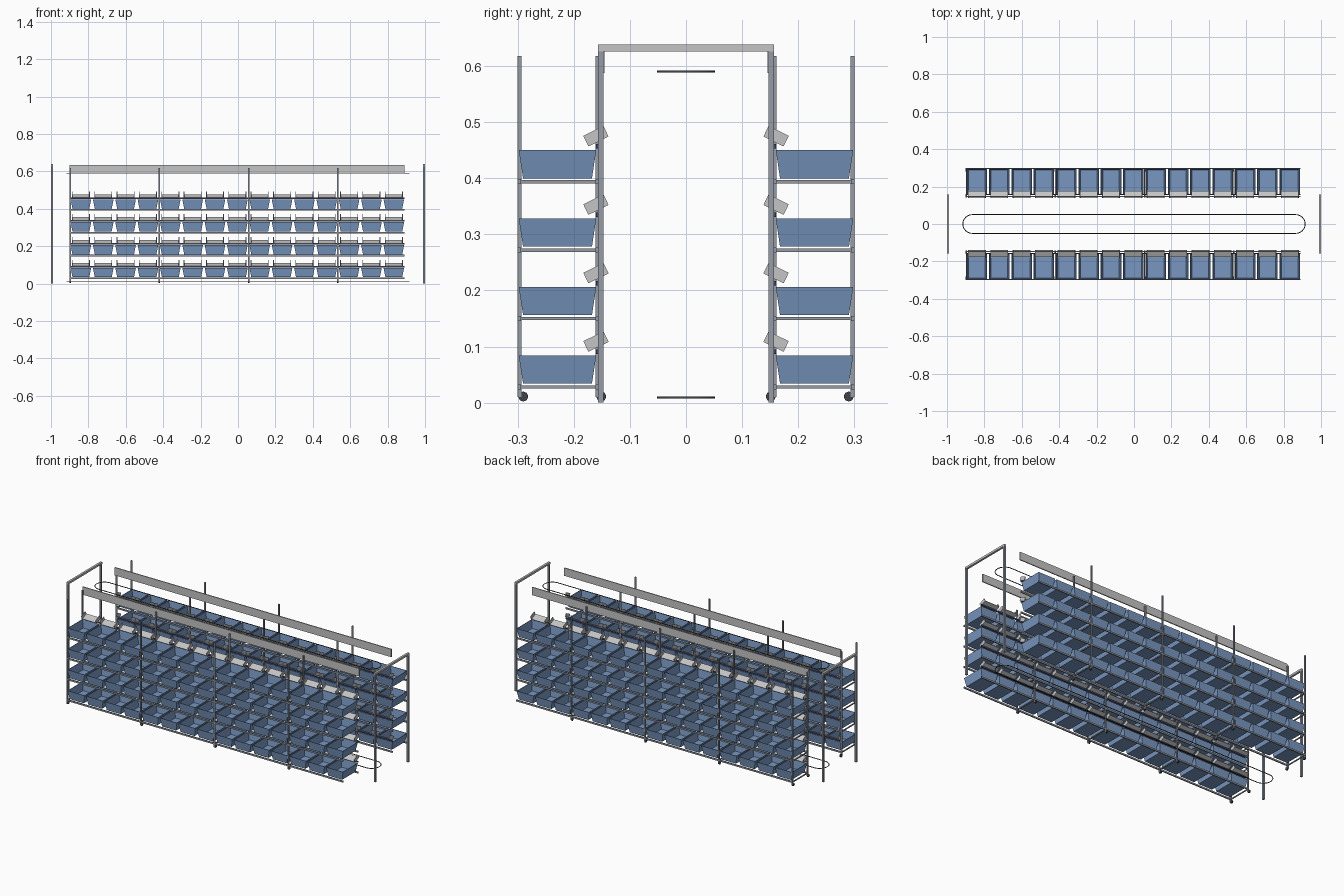
import bpy, bmesh, math
from mathutils import Matrix, Vector

cube = bpy.data.objects.get("Cube")
if cube:
    bpy.data.objects.remove(cube)


def material(name, rgb):
    m = bpy.data.materials.new(name)
    m.use_nodes = True
    m.diffuse_color = (*rgb, 1)
    m.node_tree.nodes["Principled BSDF"].inputs["Base Color"].default_value = (*rgb, 1)
    return m


BLUE = material("bin blue", (0.19, 0.31, 0.53))
LIGHT = material("light grey", (0.56, 0.56, 0.56))
STEEL = material("steel grey", (0.30, 0.33, 0.38))
DARK = material("dark rubber", (0.05, 0.055, 0.065))
NAVY = material("navy", (0.05, 0.07, 0.18))


def finish(name, bm, mat, loc=(0, 0, 0)):
    bmesh.ops.recalc_face_normals(bm, faces=bm.faces)
    mesh = bpy.data.meshes.new(name)
    bm.to_mesh(mesh)
    bm.free()
    mesh.materials.append(mat)
    ob = bpy.data.objects.new(name, mesh)
    ob.location = loc
    bpy.context.collection.objects.link(ob)
    return ob


def box(name, loc, size, mat, shift=(0, 0, 0), tilt=0):
    """Box of a given size, shifted in its own frame and then tilted about x."""
    bm = bmesh.new()
    bmesh.ops.create_cube(bm, size=1, matrix=Matrix.Rotation(tilt, 4, 'X')
                          @ Matrix.Translation(shift) @ Matrix.Diagonal((*size, 1)))
    return finish(name, bm, mat, loc)


def repeat(ob, count, step):
    mod = ob.modifiers.new("repeat", 'ARRAY')
    mod.count = count
    mod.use_relative_offset = False
    mod.use_constant_offset = True
    mod.constant_offset_displace = (step, 0, 0)
    return ob


def bin_tray(name, loc):
    """Open tapered bin with thin walls."""
    bm = bmesh.new()
    bmesh.ops.create_cube(bm, size=1, matrix=Matrix.Diagonal((0.11, 0.138, 0.05, 1)))
    for v in bm.verts:
        if v.co.z < 0:
            v.co.x *= 0.82
            v.co.y *= 0.89
    bm.faces.ensure_lookup_table()
    top = max(bm.faces, key=lambda f: f.calc_center_median().z)
    bmesh.ops.inset_region(bm, faces=[top], thickness=0.004)
    floor = bmesh.ops.extrude_discrete_faces(bm, faces=[top])["faces"][0]
    for v in floor.verts:
        v.co.x *= 0.84
        v.co.y *= 0.9
        v.co.z -= 0.046
    return finish(name, bm, BLUE, loc)


def caster(name, loc):
    bm = bmesh.new()
    bmesh.ops.create_cone(bm, cap_ends=True, segments=8, radius1=0.009, radius2=0.009,
                          depth=0.008, matrix=Matrix.Rotation(math.pi / 2, 4, 'Y'))
    return finish(name, bm, DARK, loc)


def loop_track(name, z, half=0.865, radius=0.05):
    """Thin closed conveyor loop with round ends."""
    curve = bpy.data.curves.new(name, 'CURVE')
    curve.dimensions = '3D'
    curve.bevel_depth = 0.0022
    curve.bevel_resolution = 1
    spline = curve.splines.new('POLY')
    points = []
    for side in (1, -1):
        for i in range(17):
            a = math.pi * (i / 16 - 0.5)
            points.append((side * (half + radius * math.cos(a)),
                           side * radius * math.sin(a), z, 1))
    spline.points.add(len(points) - 1)
    for p, co in zip(spline.points, points):
        p.co = co
    spline.use_cyclic_u = True
    curve.materials.append(DARK)
    ob = bpy.data.objects.new(name, curve)
    bpy.context.collection.objects.link(ob)


COUNT, STEP, FIRST = 15, 0.1195, -0.84
POSTS, POST_STEP, POST_FIRST = 4, 0.477, -0.897
LENGTH, MID = 1.79, -0.005
TOPS = (0.084, 0.206, 0.328, 0.450)

# Two mirrored racks, front and back
for s, side in ((-1, "front"), (1, "back")):
    tilt = -s * math.radians(26)
    for level, top in enumerate(TOPS, 1):
        tag = f"{side}_level_{level}"
        repeat(bin_tray(f"{tag}_bins", (FIRST, s * 0.229, top - 0.025)), COUNT, STEP)
        # shelf rails under the bins
        for y, where in ((0.297, "outer"), (0.158, "inner")):
            box(f"{tag}_{where}_rail", (MID, s * y, top - 0.056), (LENGTH, 0.006, 0.009), STEEL)
        box(f"{tag}_label_rail", (MID, s * 0.158, top + 0.007), (LENGTH, 0.004, 0.008), NAVY)
        # tilted label trays with end plates
        spot = (FIRST, s * 0.1605, top + 0.025)
        repeat(box(f"{tag}_label_trays", spot, (0.094, 0.04, 0.003), LIGHT,
                   (0, 0, -0.009), tilt), COUNT, STEP)
        for e, end in ((-1, "right"), (1, "left")):
            repeat(box(f"{tag}_tray_{end}_ends", spot, (0.004, 0.04, 0.021), LIGHT,
                       (e * 0.046, 0, 0), tilt), COUNT, STEP)
    # uprights and casters
    for y, where in ((0.297, "outer"), (0.158, "inner")):
        repeat(box(f"{side}_{where}_posts", (POST_FIRST, s * y, 0.314),
                   (0.008, 0.007, 0.608), STEEL), POSTS, POST_STEP)
        repeat(caster(f"{side}_{where}_casters", (POST_FIRST, s * (y - 0.007), 0.011)),
               POSTS, POST_STEP)
    # cross bars tying outer and inner posts under each shelf
    for level, top in enumerate(TOPS, 1):
        repeat(box(f"{side}_cross_bars_{level}", (POST_FIRST, s * 0.2275, top - 0.056),
                   (0.005, 0.135, 0.006), STEEL), POSTS, POST_STEP)
    # long overhead panel
    box(f"{side}_top_panel", (MID, s * 0.148, 0.611), (LENGTH, 0.006, 0.046), LIGHT)

# End portals
for e, end in ((-1, "right"), (1, "left")):
    for s, side in ((-1, "front"), (1, "back")):
        box(f"{end}_portal_{side}_post", (e * 0.994, s * 0.152, 0.313),
            (0.01, 0.01, 0.626), STEEL)
    box(f"{end}_portal_beam", (e * 0.994, 0, 0.632), (0.012, 0.314, 0.012), LIGHT)

# Conveyor loops above and at the floor
loop_track("upper_loop", 0.59)
loop_track("lower_loop", 0.009)
